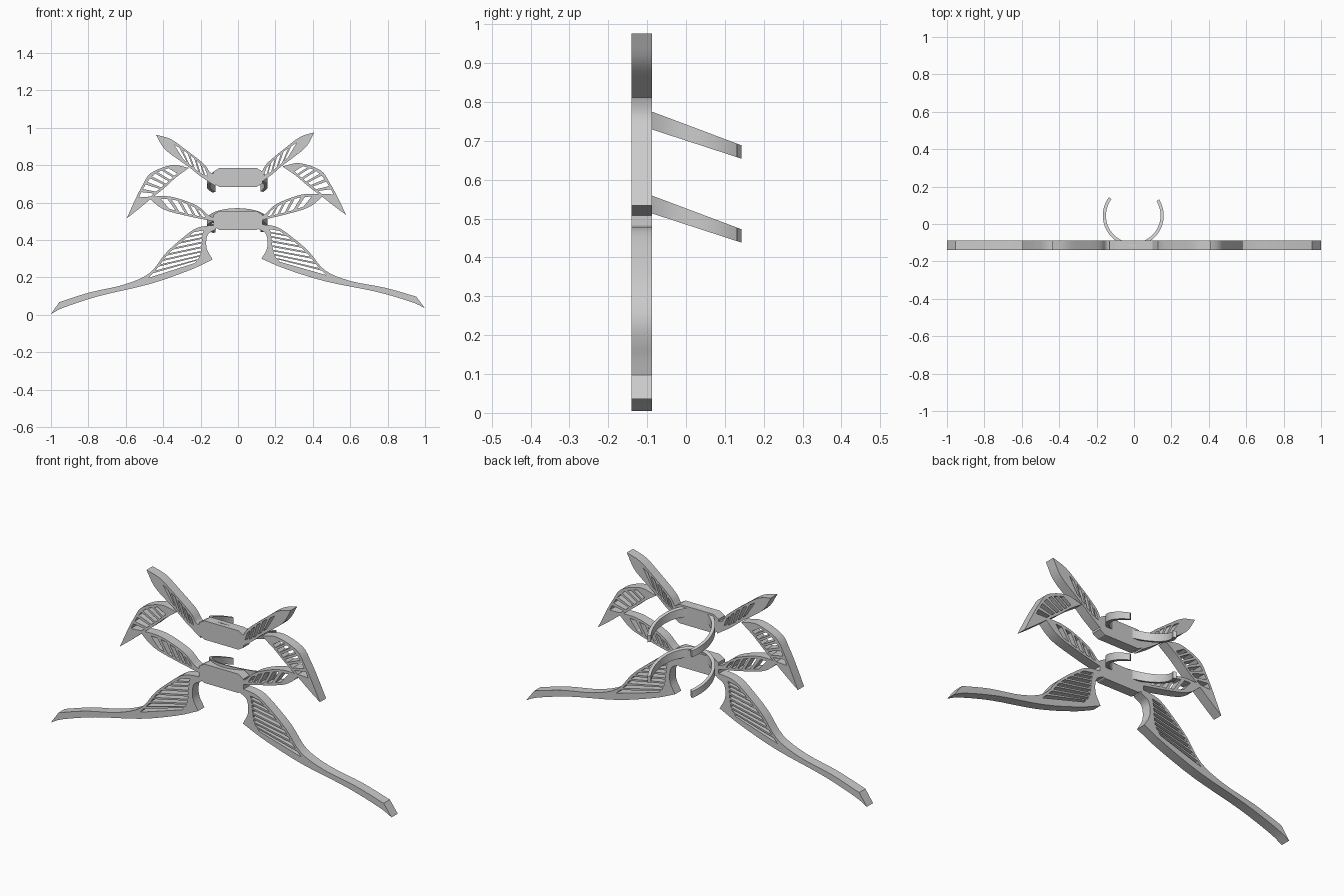
import bpy, bmesh, math
from mathutils import Vector

if "Cube" in bpy.data.objects:
    bpy.data.objects.remove(bpy.data.objects["Cube"], do_unlink=True)

grey = bpy.data.materials.new("plain grey")
grey.use_nodes = True
grey.diffuse_color = (0.6, 0.6, 0.6, 1)
grey.node_tree.nodes["Principled BSDF"].inputs["Base Color"].default_value = (0.6, 0.6, 0.6, 1)

PLATE_Y, THICK = -0.114, 0.052
TILT = 0.0155          # small lean of all the blades


def finish(obj):
    obj.data.materials.clear()
    obj.data.materials.append(grey)
    bpy.ops.object.select_all(action='DESELECT')
    obj.select_set(True)
    bpy.context.view_layer.objects.active = obj
    if obj.type == 'CURVE':
        bpy.ops.object.convert(target='MESH')
    bpy.ops.object.shade_smooth_by_angle(angle=math.radians(25))


def at(pts, t):
    """Point on a smooth curve through pts, t from 0 to 1."""
    p = [Vector(q) for q in pts]
    p = [2 * p[0] - p[1]] + p + [2 * p[-1] - p[-2]]
    f = min(max(t, 0), 1) * (len(pts) - 1)
    i = min(int(f), len(pts) - 2)
    f -= i
    a, b, c, d = p[i:i + 4]
    return 0.5 * (2 * b + (c - a) * f + (2 * a - 5 * b + 4 * c - d) * f * f
                  + (3 * b - a - 3 * c + d) * f ** 3)


def smooth(pts, n=4):
    m = (len(pts) - 1) * n
    return [at(pts, k / m) for k in range(m + 1)]


def slots(rail_a, rail_b, count, fill=0.62):
    """Slanted openings spanning two rails, leaving ribs between them."""
    out = []
    for k in range(count):
        t0, t1 = k / count, (k + fill) / count
        out.append([at(rail_a, t0), at(rail_a, t1), at(rail_b, t1), at(rail_b, t0)])
    return out


def slab(name, loops):
    """Flat upright slab: first loop is the outline, the rest are openings."""
    cu = bpy.data.curves.new(name, 'CURVE')
    cu.dimensions, cu.fill_mode, cu.extrude = '2D', 'BOTH', THICK / 2
    for loop in loops:
        sp = cu.splines.new('POLY')
        sp.points.add(len(loop) - 1)
        for v, q in zip(sp.points, loop):
            v.co = (q[0], q[1], 0, 1)
        sp.use_cyclic_u = True
    ob = bpy.data.objects.new(name, cu)
    bpy.context.collection.objects.link(ob)
    ob.rotation_euler.x = math.pi / 2
    ob.location.y = PLATE_Y
    finish(ob)


def blade(name, edges, openings):
    outline = []
    for e in edges:
        outline += smooth(e)[:-1]      # each edge ends where the next begins
    for side, label in ((1, "left"), (-1, "right")):
        slab(label + "_" + name,
             [[(side * p[0] - TILT * p[1], p[1] + TILT * side * p[0]) for p in loop]
              for loop in [outline] + openings])


# Top blade
blade("top_blade",
      [[(.11, .755), (.138, .765), (.17, .81), (.26, .883), (.345, .945), (.424, .97)],
       [(.424, .97), (.38, .895), (.31, .838), (.25, .795), (.19, .745), (.11, .69)],
       [(.11, .69), (.11, .755)]],
      slots([(.15, .745), (.19, .762), (.24, .803), (.29, .845)],
            [(.165, .785), (.21, .83), (.27, .878), (.345, .926)], 5))

# Upper side blade, hanging from the top blade
blade("upper_side_blade",
      [[(.25, .79), (.342, .806), (.453, .766), (.5, .7), (.537, .631), (.587, .525)],
       [(.587, .525), (.525, .572), (.457, .627), (.385, .683), (.32, .74), (.25, .79)]],
      slots([(.315, .762), (.36, .72), (.41, .68), (.47, .63)],
            [(.36, .79), (.43, .762), (.483, .705), (.528, .62)], 6))

# Lower side blade, joining the lower plate
blade("lower_side_blade",
      [[(.11, .52), (.15, .535), (.204, .583), (.285, .619), (.366, .64), (.46, .64)],
       [(.46, .64), (.455, .622), (.384, .568), (.25, .53), (.11, .5)],
       [(.11, .5), (.11, .52)]],
      slots([(.165, .525), (.22, .535), (.29, .552), (.38, .58)],
            [(.185, .555), (.25, .592), (.33, .62), (.425, .628)], 5))

# Long bottom blade with a hooked root
blade("bottom_blade",
      [[(.11, .48), (.156, .479), (.226, .462), (.318, .393), (.388, .328), (.47, .23),
        (.604, .172), (.792, .132), (.954, .083)],
       [(.954, .083), (1.0, .02)],
       [(1.0, .02), (.927, .055), (.738, .113), (.47, .172), (.255, .243), (.131, .298)],
       [(.131, .298), (.162, .36), (.156, .43), (.11, .46)],
       [(.11, .46), (.11, .48)]],
      slots([(.178, .455), (.185, .41), (.19, .36), (.2, .315), (.235, .272)],
            [(.23, .445), (.307, .386), (.376, .323), (.42, .265), (.487, .192)], 8))

# Chamfered centre plates
for name, z in (("upper_plate", .735), ("lower_plate", .505)):
    quarter = [(.13, .032), (.1, .05)]
    right = quarter + [(-x, h) for x, h in reversed(quarter)]
    slab(name, [[(x, z + h) for x, h in right + [(-x, -h) for x, h in right]]])


# Open clip rings sloping down behind the plates
def ring(name, base, steps=40):
    bm = bmesh.new()
    rows = []
    for k in range(steps + 1):
        a = math.radians(143 + (392 - 143) * k / steps)
        row = []
        for r, up in ((.163, 0), (.163, 1), (.146, 1), (.146, 0)):
            x, y = r * math.cos(a) - .004, r * math.sin(a) + .045
            d = y + .09
            row.append(bm.verts.new((x, y, base - .326 * d + up * (.046 - .05 * d))))
        rows.append(row)
    for p, q in zip(rows, rows[1:]):
        for j in range(4):
            bm.faces.new((p[j], p[j - 1], q[j - 1], q[j]))
    bm.faces.new(rows[0])
    bm.faces.new(rows[-1])
    bmesh.ops.recalc_face_normals(bm, faces=bm.faces[:])
    me = bpy.data.meshes.new(name)
    bm.to_mesh(me)
    bm.free()
    ob = bpy.data.objects.new(name, me)
    bpy.context.collection.objects.link(ob)
    finish(ob)


ring("upper_clip_ring", .73)
ring("lower_clip_ring", .514)
